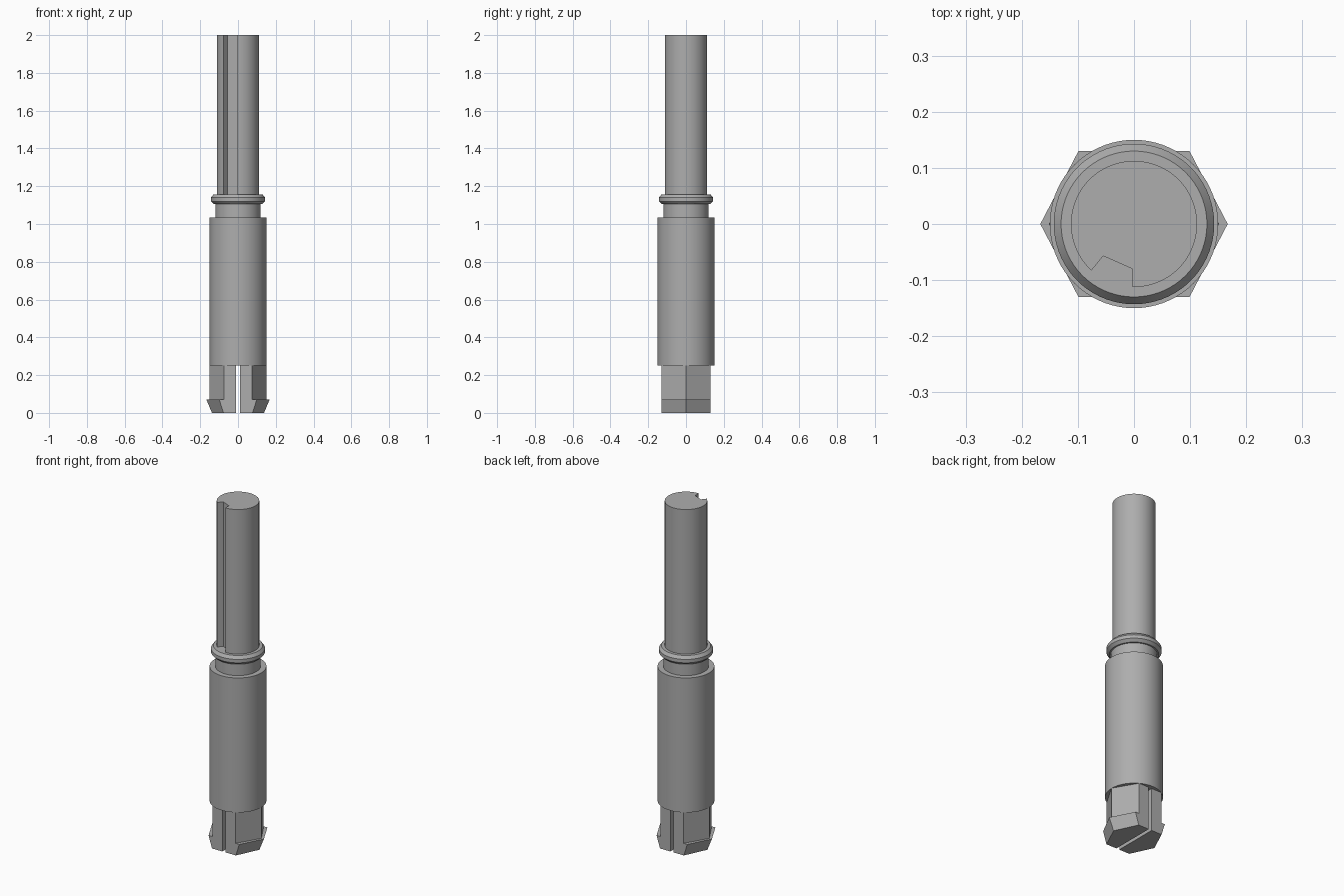
import bpy, bmesh
from math import sin, cos, atan2, hypot, tau, radians

cube = bpy.data.objects.get("Cube")
if cube:
    bpy.data.objects.remove(cube, do_unlink=True)

STEEL = (0.42, 0.42, 0.42, 1)
steel = bpy.data.materials.new("grey_steel")
steel.use_nodes = True
steel.diffuse_color = STEEL
steel.node_tree.nodes["Principled BSDF"].inputs["Base Color"].default_value = STEEL


def loft(name, sections, cap_bottom=True, cap_top=True):
    """Skin a stack of horizontal outlines, each given as (z, [(x, y), ...])."""
    bm = bmesh.new()
    rings = [[bm.verts.new((x, y, z)) for x, y in outline] for z, outline in sections]
    for low, high in zip(rings, rings[1:]):
        for i in range(len(low)):
            j = (i + 1) % len(low)
            bm.faces.new((low[i], low[j], high[j], high[i]))
    if cap_bottom:
        bm.faces.new(rings[0][::-1])
    if cap_top:
        bm.faces.new(rings[-1])
    mesh = bpy.data.meshes.new(name)
    bm.to_mesh(mesh)
    bm.free()
    mesh.materials.append(steel)
    obj = bpy.data.objects.new(name, mesh)
    bpy.context.collection.objects.link(obj)
    bpy.ops.object.select_all(action="DESELECT")
    obj.select_set(True)
    bpy.context.view_layer.objects.active = obj
    bpy.ops.object.shade_smooth_by_angle(angle=radians(25))
    return obj


def arc(radius, start=0.0, sweep=tau, count=72, closed=True):
    steps = count if closed else count - 1
    return [(radius * cos(start + sweep * i / steps),
             radius * sin(start + sweep * i / steps)) for i in range(count)]


# Sleeve, neck groove and bevelled collar as one turned piece
turned = [(0.25, 0.15), (1.035, 0.15), (1.035, 0.12), (1.105, 0.12), (1.105, 0.128),
          (1.12, 0.143), (1.14, 0.143), (1.157, 0.13)]
loft("sleeve_and_collar", [(z, arc(r)) for z, r in turned])

# Shaft with a keyway cut along its length
R = 0.1125
key_start, key_end = (-0.003, -0.08), (-0.055, -0.057)
first = atan2(-R, -0.003)
last = atan2(-0.083, -0.076)
outline = arc(R, first, last - first + tau, 72, closed=False) + [key_end, key_start]
loft("keyed_shaft", [(1.157, outline), (2.0, outline)], cap_bottom=False)

# Split hexagonal snap prongs with a flared, tapered lip
GAP, HALF_DEPTH = 0.01, 0.13


def half_hexagon(corner, apex, side):
    pts = [(GAP, -HALF_DEPTH), (corner, -HALF_DEPTH), (apex, 0),
           (corner, HALF_DEPTH), (GAP, HALF_DEPTH)]
    return pts if side > 0 else [(-x, y) for x, y in reversed(pts)]


prong = [(0.0, 0.077, 0.138), (0.07, 0.099, 0.167), (0.07, 0.075, 0.151), (0.25, 0.075, 0.151)]
for name, side in (("left_prong", 1), ("right_prong", -1)):
    loft(name, [(z, half_hexagon(c, a, side)) for z, c, a in prong], cap_top=False)
